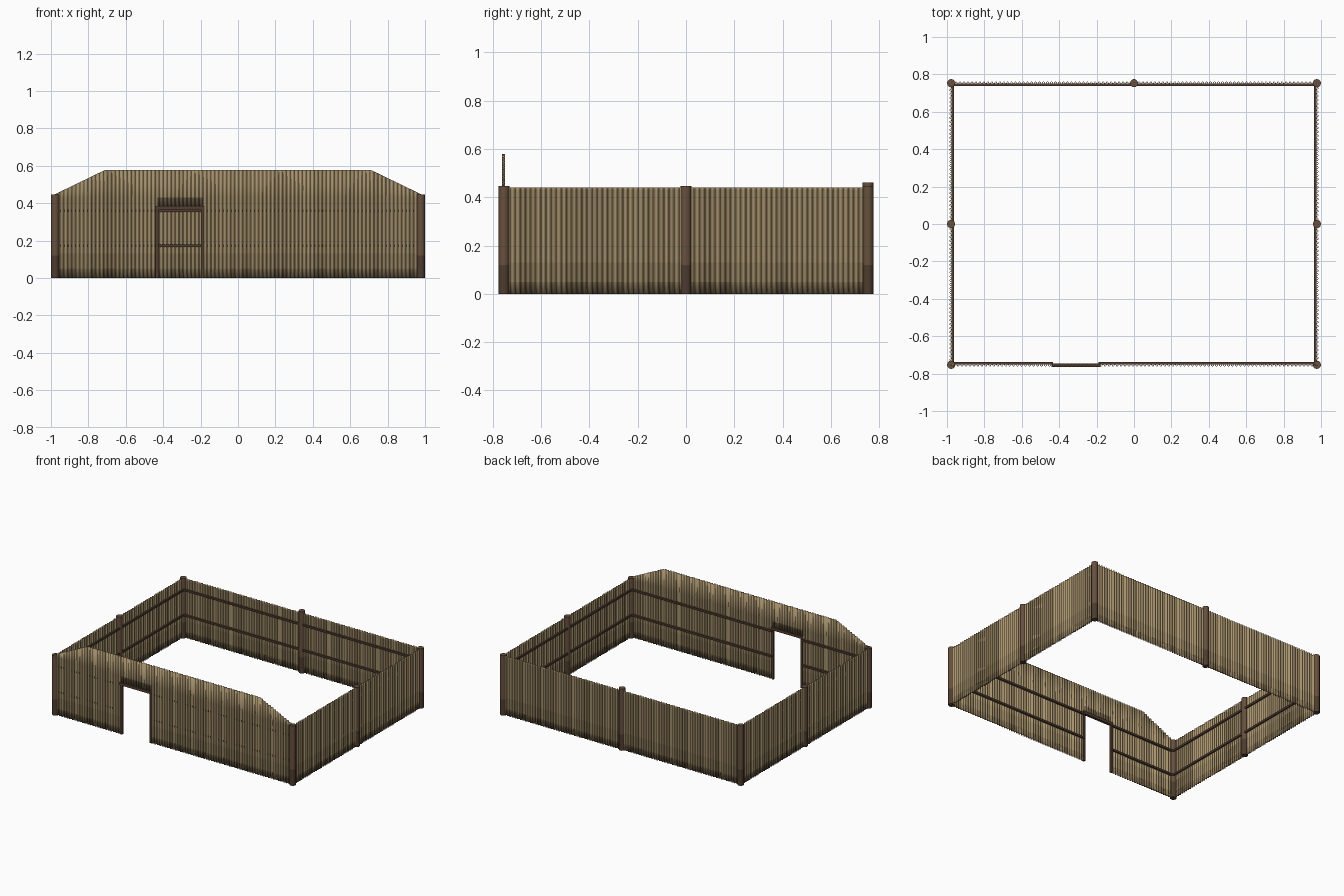
import bpy, bmesh, math, random
from mathutils import Matrix

random.seed(4)
cube = bpy.data.objects.get("Cube")
if cube:
    bpy.data.objects.remove(cube)

HX, HY = 0.978, 0.753          # post centre lines
PITCH, AMP, SEGS = 0.0213, 0.0055, 8
DOOR_L, DOOR_R, DOOR_TOP = -0.432, -0.19, 0.37


def material(name, rgb):
    m = bpy.data.materials.new(name)
    m.use_nodes = True
    col = (*rgb, 1)
    m.diffuse_color = col
    bsdf = m.node_tree.nodes["Principled BSDF"]
    bsdf.inputs["Base Color"].default_value = col
    bsdf.inputs["Roughness"].default_value = 0.8
    return m


SHEET = [material("pale tan sheet", (0.38, 0.285, 0.15)),
         material("tan sheet", (0.32, 0.24, 0.125)),
         material("weathered sheet", (0.25, 0.185, 0.095)),
         material("grimy sheet", (0.15, 0.11, 0.058))]
POST = [material("brown post", (0.135, 0.08, 0.048)),
        material("dark post base", (0.075, 0.045, 0.028))]
RAIL = [material("dark rail", (0.085, 0.048, 0.029))]


def finish(bm, name, mats, place=Matrix()):
    mesh = bpy.data.meshes.new(name)
    bm.to_mesh(mesh)
    bm.free()
    for m in mats:
        mesh.materials.append(m)
    ob = bpy.data.objects.new(name, mesh)
    ob.matrix_world = place
    bpy.context.collection.objects.link(ob)
    return ob


def box(name, lo, hi, mats, place=Matrix()):
    bm = bmesh.new()
    size = [b - a for a, b in zip(lo, hi)]
    mid = [(a + b) / 2 for a, b in zip(lo, hi)]
    bmesh.ops.create_cube(bm, size=1, matrix=Matrix.Translation(mid) @ Matrix.Diagonal((*size, 1)))
    return finish(bm, name, mats, place)


def front_top(x):
    # Level parapet with sloping shoulders
    return 0.578 - 0.13 * max(0, (abs(x) - 0.71) / (HX - 0.71))


def side_top(x):
    return 0.44


def corrugated_sheet(name, half, top, place, door=False):
    """Wavy sheet along local x, outside facing local -y."""
    bm = bmesh.new()
    waves = round(2 * half / PITCH)
    cols = waves * SEGS
    levels = [0, 0.05, 0.13, DOOR_TOP, 0.43, None]
    grid = []
    for i in range(cols + 1):
        x = -half + 2 * half * i / cols
        y = AMP * math.sin(2 * math.pi * i / SEGS)
        grid.append([bm.verts.new((x, y, top(x) if z is None else z)) for z in levels])
    streak = [random.random() < 0.25 for _ in range(waves)]
    for i in range(cols):
        x = -half + 2 * half * (i + 0.5) / cols
        in_door = door and DOOR_L < x < DOOR_R
        for j in range(len(levels) - 1):
            if in_door and j < 3:
                continue
            a, b = grid[i], grid[i + 1]
            f = bm.faces.new((a[j], b[j], b[j + 1], a[j + 1]))
            f.smooth = True
            # Grime gathers low down and over the doorway
            shade = (2, 1, 0, 0, 0)[j] + streak[i // SEGS]
            f.material_index = 3 if in_door and j == 3 else shade
    loose = [v for v in bm.verts if not v.link_faces]
    bmesh.ops.delete(bm, geom=loose, context='VERTS')
    ob = finish(bm, name, SHEET, place)
    sol = ob.modifiers.new("thickness", 'SOLIDIFY')
    sol.thickness, sol.offset = 0.003, 0


def post(name, x, y, height):
    bm = bmesh.new()
    bmesh.ops.create_cone(bm, cap_ends=True, segments=12, radius1=0.022, radius2=0.022,
                          depth=height, matrix=Matrix.Translation((x, y, height / 2)))
    # Darker foot, cut as its own band
    bmesh.ops.bisect_plane(bm, geom=bm.verts[:] + bm.edges[:] + bm.faces[:],
                           plane_co=(0, 0, 0.12), plane_no=(0, 0, 1))
    for f in bm.faces:
        f.material_index = int(f.calc_center_median().z < 0.12)
        f.smooth = abs(f.normal.z) < 0.5
    ob = finish(bm, name, POST)
    for e in ob.data.edges:
        za, zb = (ob.data.vertices[v].co.z for v in e.vertices)
        e.use_edge_sharp = abs(za - zb) < 1e-4 and (za < 0.01 or za > height - 0.01)


# Four walls, each with two inner rails
walls = [("front", 0, HX, HY + 0.002), ("left", 1, HY, HX + 0.002),
         ("back", 2, HX, HY + 0.002), ("right", 3, HY, HX + 0.002)]
for name, turn, half, dist in walls:
    place = Matrix.Rotation(turn * math.pi / 2, 4, 'Z') @ Matrix.Translation((0, -dist, 0))
    front = name == "front"
    corrugated_sheet(name + "_sheet", half, front_top if front else side_top, place, front)
    spans = [(-half, DOOR_L), (DOOR_R, half)] if front else [(-half, half)]
    outer = 0.003 if front else 0.005
    for z in (0.172, 0.36):
        for k, (a, b) in enumerate(spans):
            box(f"{name}_rail_{k}", (a, outer, z - 0.0065), (b, 0.017, z + 0.0065), RAIL, place)

# Round posts at the corners and mid-spans
for side, sx in (("left", 1), ("right", -1)):
    for where, sy in (("front", -1), ("middle", 0), ("back", 1)):
        post(f"{where}_{side}_post", sx * HX, sy * HY, 0.446)
post("back_middle_post", 0, HY, 0.46)

# Doorway frame
for side, x in (("right", DOOR_L), ("left", DOOR_R)):
    box(f"door_jamb_{side}", (x - 0.008, -HY - 0.009, 0), (x + 0.008, -HY + 0.008, 0.37), RAIL)
box("door_lintel", (DOOR_L - 0.01, -HY - 0.012, 0.366), (DOOR_R + 0.01, -HY + 0.008, 0.386), RAIL)
